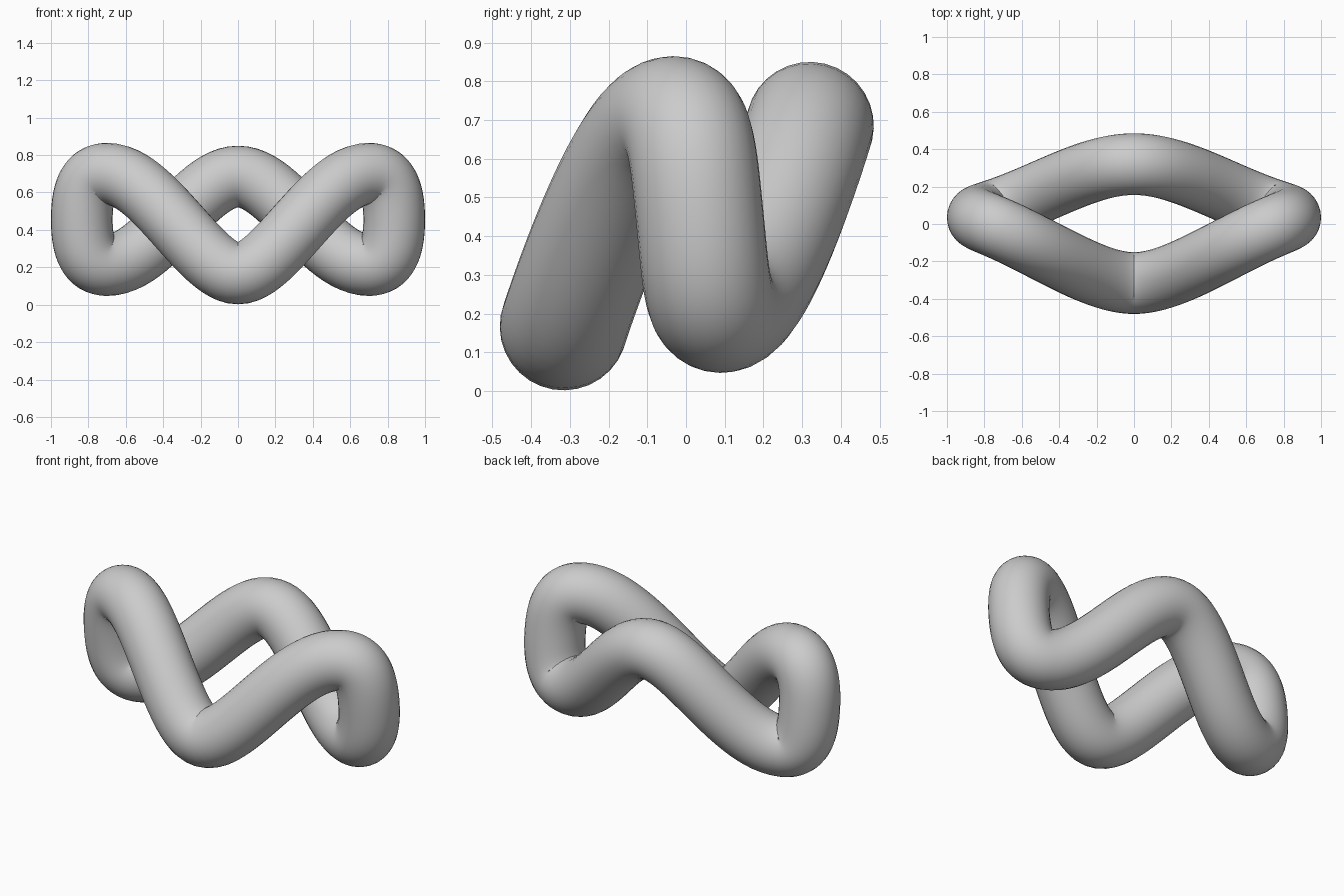
import bpy
from mathutils import Vector

if "Cube" in bpy.data.objects:
    bpy.data.objects.remove(bpy.data.objects["Cube"])

# Half of the loop on the +x side: point, tangent, handle length before, after
half = [
    ((0.70, -0.033, 0.70), (1, 0.45, 0), 0.25, 0.10),
    ((0.835, 0.035, 0.455), (0, 0.10, -1), 0.15, 0.15),
    ((0.70, 0.09, 0.212), (-1, 0.36, 0), 0.10, 0.25),
]
front = ((0, -0.316, 0.167), (1, 0, 0), 0.20, 0.20)
back = ((0, 0.32, 0.685), (-1, 0, 0), 0.23, 0.23)


def mirrored(k):
    # Reflect in x and reverse the direction of travel
    (x, y, z), (tx, ty, tz), before, after = k
    return ((-x, y, z), (tx, -ty, -tz), after, before)


knots = [front] + half + [back] + [mirrored(k) for k in reversed(half)]

# Closed path with a round section
curve = bpy.data.curves.new("looped_tube", "CURVE")
curve.dimensions = "3D"
curve.twist_mode = "MINIMUM"
curve.bevel_depth = 0.165
curve.bevel_resolution = 14
curve.resolution_u = 24
spline = curve.splines.new("BEZIER")
spline.bezier_points.add(len(knots) - 1)
spline.use_cyclic_u = True
for p, (co, tangent, before, after) in zip(spline.bezier_points, knots):
    p.handle_left_type = p.handle_right_type = "FREE"
    co, tangent = Vector(co), Vector(tangent)
    p.co = co
    p.handle_left = co - tangent * before
    p.handle_right = co + tangent * after

# Turn the swept path into a smooth mesh
tube = bpy.data.objects.new("looped_tube", curve)
bpy.context.collection.objects.link(tube)
bpy.context.view_layer.objects.active = tube
tube.select_set(True)
bpy.ops.object.convert(target="MESH")
bpy.ops.object.shade_smooth()
